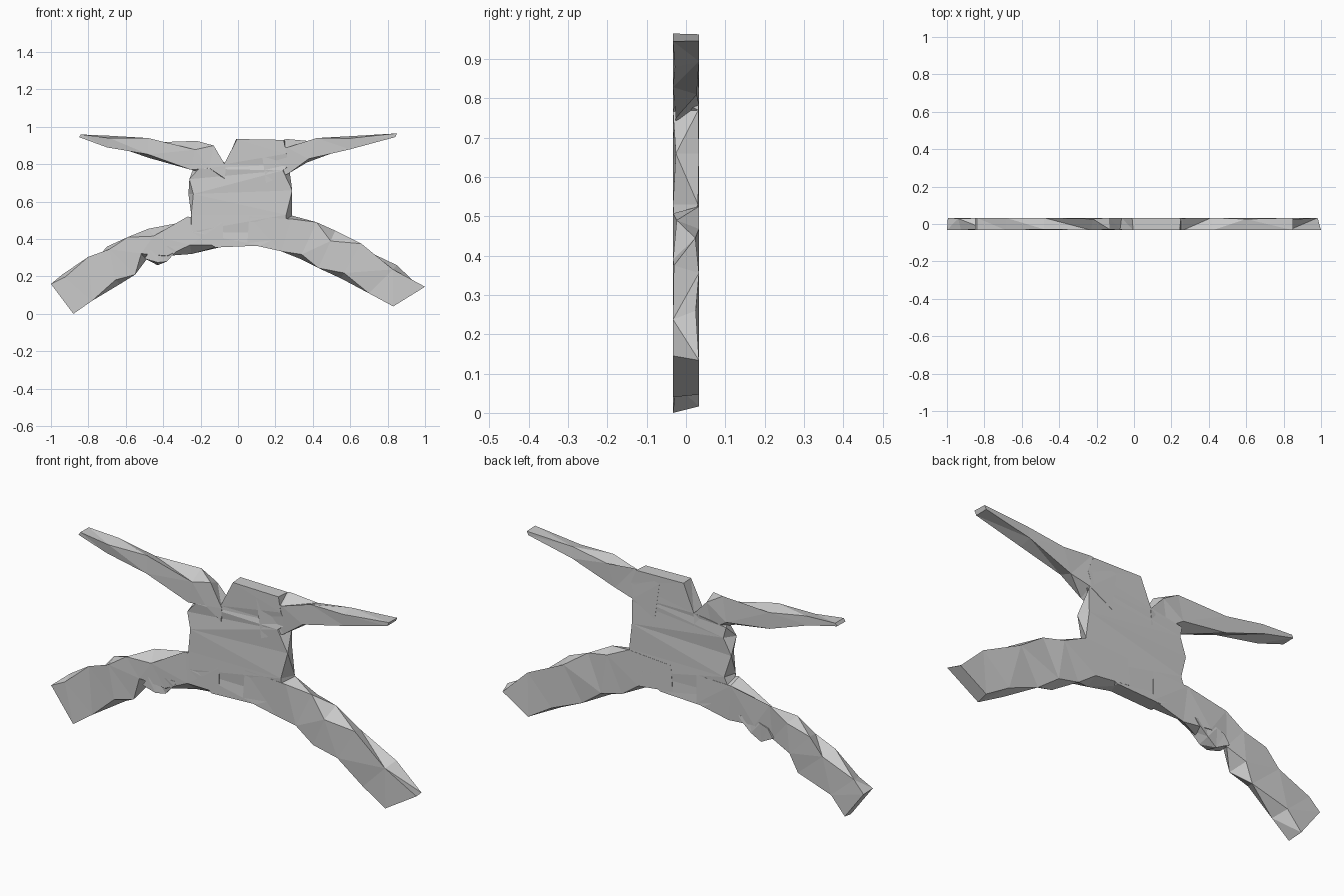
import bpy, bmesh, random
from mathutils import Vector

random.seed(4)
H = 0.033  # half thickness of the flat figure


def faceted_slab(name, stations, inset):
    """Loft four-cornered sections; each station is (edge_a x, z, edge_b x, z)."""
    bm = bmesh.new()
    rings = []
    for i, (ax, az, bx, bz) in enumerate(stations):
        a, b = Vector((ax, 0, az)), Vector((bx, 0, bz))
        end = i in (0, len(stations) - 1)

        def corner(p, q, side, full):
            f = 0 if full else random.uniform(0.3, 1.0) * inset * (0.4 if end else 1)
            v = p.lerp(q, f)
            v.y = side * H * (1 if end or not full else random.uniform(0.7, 1))
            return bm.verts.new(v)

        # one side keeps the full outline, the other steps in
        fa = i % 2 == 0
        fb = fa if end else not fa
        rings.append([corner(a, b, -1, fa), corner(b, a, -1, fb),
                      corner(b, a, 1, not fb), corner(a, b, 1, not fa)])
    for r, s in zip(rings, rings[1:]):
        for k in range(4):
            n = (k + 1) % 4
            bm.faces.new((r[k], r[n], s[n], s[k]))
    bm.faces.new(rings[0])
    bm.faces.new(rings[-1])
    bmesh.ops.triangulate(bm, faces=bm.faces[:])
    bmesh.ops.recalc_face_normals(bm, faces=bm.faces[:])
    mesh = bpy.data.meshes.new(name)
    bm.to_mesh(mesh)
    bm.free()
    obj = bpy.data.objects.new(name, mesh)
    bpy.context.collection.objects.link(obj)
    return obj


# torso with head, from hips to crown
faceted_slab("torso", [
    (-0.12, 0.355, 0.12, 0.365), (-0.27, 0.44, 0.26, 0.43),
    (-0.25, 0.53, 0.29, 0.53), (-0.265, 0.64, 0.29, 0.66),
    (-0.26, 0.72, 0.275, 0.77), (-0.24, 0.775, 0.28, 0.80),
    (-0.075, 0.80, 0.28, 0.86), (-0.01, 0.935, 0.25, 0.93)], 0.07)

# arms, from tip to shoulder
faceted_slab("left_arm", [
    (-0.84, 0.96, -0.85, 0.945), (-0.68, 0.952, -0.70, 0.89),
    (-0.48, 0.94, -0.48, 0.835), (-0.22, 0.925, -0.25, 0.77),
    (-0.13, 0.90, -0.16, 0.75), (-0.065, 0.80, -0.07, 0.72)], 0.33)
faceted_slab("right_arm", [
    (0.85, 0.965, 0.84, 0.945), (0.60, 0.95, 0.60, 0.88),
    (0.42, 0.94, 0.37, 0.81), (0.26, 0.935, 0.27, 0.75),
    (0.12, 0.915, 0.15, 0.70)], 0.33)

# legs, from foot to hip
faceted_slab("left_leg", [
    (-1.0, 0.16, -0.88, 0.0), (-0.94, 0.21, -0.78, 0.07),
    (-0.80, 0.305, -0.63, 0.16), (-0.70, 0.36, -0.55, 0.21),
    (-0.59, 0.41, -0.49, 0.29), (-0.48, 0.455, -0.38, 0.31),
    (-0.27, 0.52, -0.25, 0.32), (-0.08, 0.50, -0.08, 0.36)], 0.28)
faceted_slab("right_leg", [
    (1.0, 0.145, 0.83, 0.04), (0.85, 0.26, 0.70, 0.11),
    (0.66, 0.375, 0.55, 0.19), (0.52, 0.445, 0.43, 0.245),
    (0.42, 0.49, 0.33, 0.295), (0.29, 0.525, 0.23, 0.335),
    (0.06, 0.52, 0.05, 0.375)], 0.28)

# small knee bump under the left leg
faceted_slab("left_knee_bump", [
    (-0.50, 0.295, -0.47, 0.34), (-0.43, 0.26, -0.43, 0.36),
    (-0.38, 0.28, -0.37, 0.37), (-0.33, 0.335, -0.31, 0.36)], 0.15)
